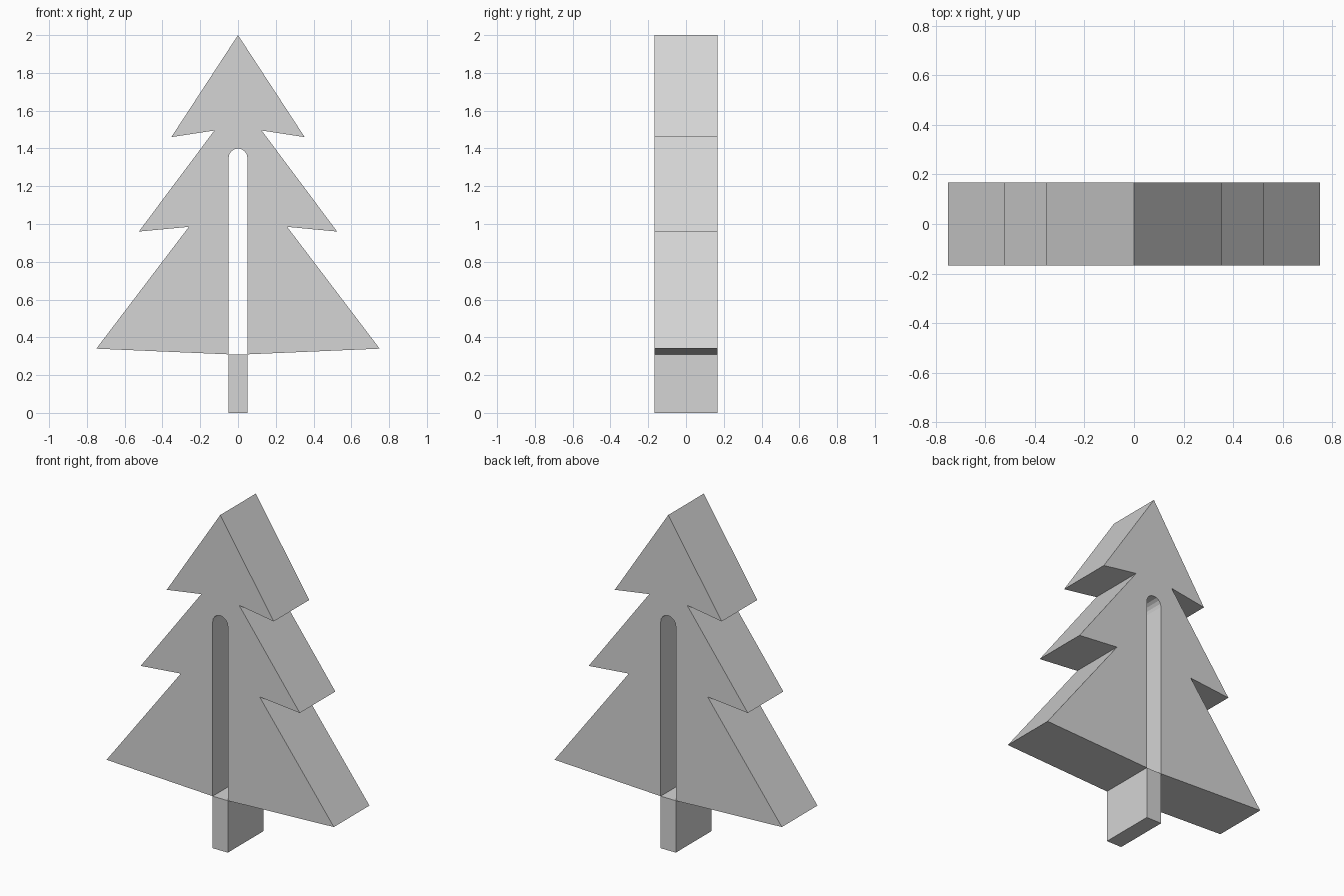
import bpy
import bmesh
from math import cos, sin, pi

if "Cube" in bpy.data.objects:
    bpy.data.objects.remove(bpy.data.objects["Cube"], do_unlink=True)

DEPTH = 0.335
SLOT = 0.05      # half width of slot and trunk
BASE = 0.31      # underside of the foliage at the trunk
ARCH = 1.35      # height where the slot's arch begins

grey = bpy.data.materials.new("light grey")
grey.use_nodes = True
grey.diffuse_color = (0.66, 0.66, 0.66, 1)
grey.node_tree.nodes["Principled BSDF"].inputs["Base Color"].default_value = grey.diffuse_color


def slab(name, outline):
    """Extrude an x-z outline through the full depth."""
    bm = bmesh.new()
    face = bm.faces.new([bm.verts.new((x, -DEPTH / 2, z)) for x, z in outline])
    ext = bmesh.ops.extrude_face_region(bm, geom=[face], use_keep_orig=True)
    moved = [g for g in ext["geom"] if isinstance(g, bmesh.types.BMVert)]
    bmesh.ops.translate(bm, verts=moved, vec=(0, DEPTH, 0))
    bmesh.ops.recalc_face_normals(bm, faces=bm.faces)
    mesh = bpy.data.meshes.new(name)
    bm.to_mesh(mesh)
    bm.free()
    mesh.materials.append(grey)
    obj = bpy.data.objects.new(name, mesh)
    bpy.context.collection.objects.link(obj)
    return obj


# Foliage: three mirrored tiers wrapped around a round-topped slot
right = [(SLOT, BASE), (0.75, 0.34), (0.26, 0.985), (0.525, 0.96),
         (0.125, 1.495), (0.353, 1.46)]
left = [(-x, z) for x, z in reversed(right)]
arch = [(-SLOT * cos(pi * i / 8), ARCH + SLOT * sin(pi * i / 8)) for i in range(9)]
slab("foliage", right + [(0, 2)] + left + arch)

# Trunk: short block below the slot
slab("trunk", [(-SLOT, 0), (SLOT, 0), (SLOT, BASE), (-SLOT, BASE)])
